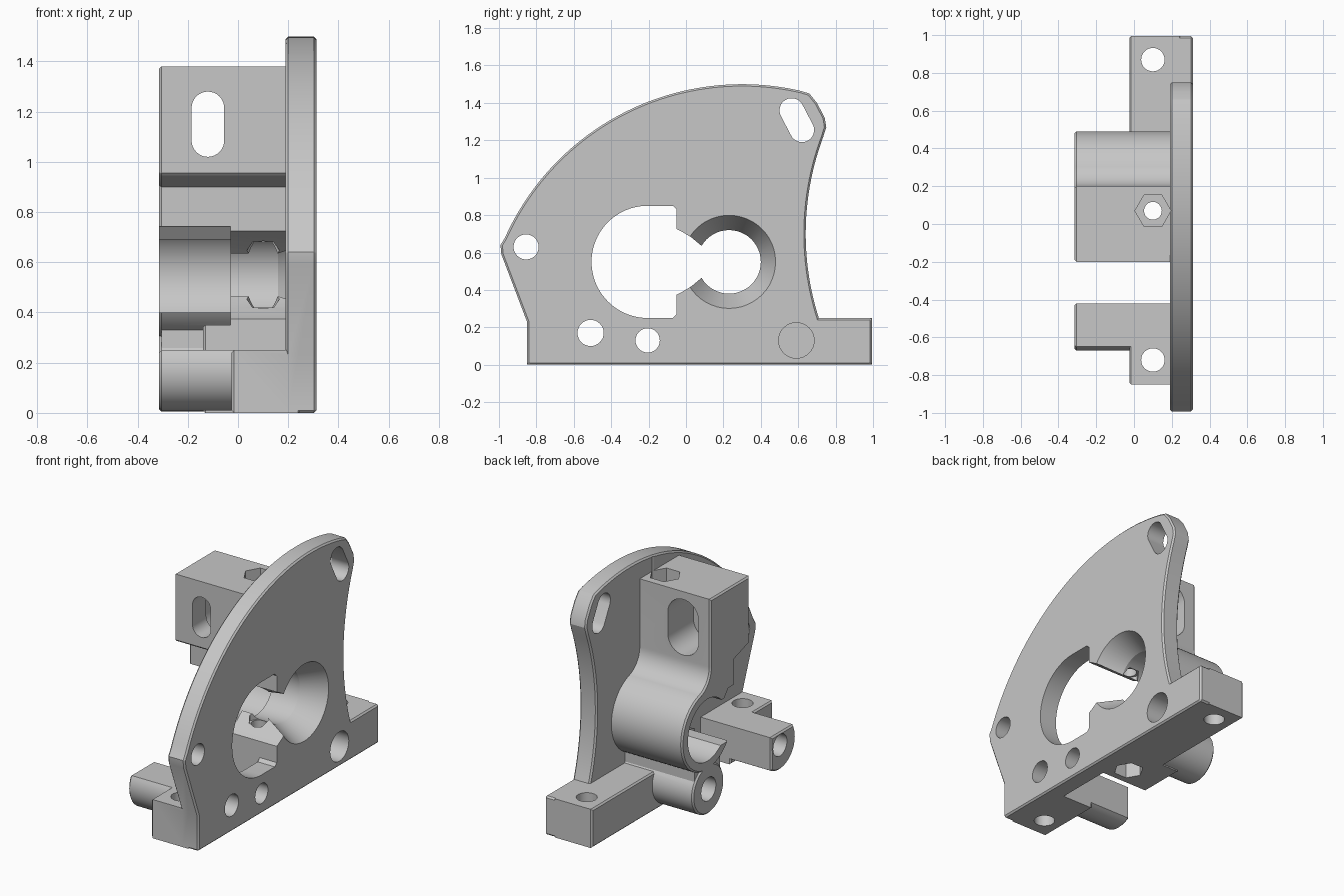
import bpy, bmesh
from math import sin, cos, radians
from mathutils import Vector

if "Cube" in bpy.data.objects:
    bpy.data.objects.remove(bpy.data.objects["Cube"], do_unlink=True)

grey = bpy.data.materials.new("light_grey")
grey.use_nodes = True
COLOUR = (0.57, 0.57, 0.57, 1)
grey.diffuse_color = COLOUR
grey.node_tree.nodes["Principled BSDF"].inputs["Base Color"].default_value = COLOUR


def arc(cy, cz, r, start, end, n=24):
    angles = [radians(start + (end - start) * i / n) for i in range(n + 1)]
    return [(cy + r * cos(a), cz + r * sin(a)) for a in angles]


def circle(cy, cz, r, n=48):
    return arc(cy, cz, r, 0, 360, n)[:-1]


def rect(y0, y1, z0, z1):
    return [(y0, z0), (y1, z0), (y1, z1), (y0, z1)]


def slot(cx, z0, z1, r):
    return arc(cx, z1, r, 0, 180, 16) + arc(cx, z0, r, 180, 360, 16)


def inset(profile, d):
    """Move a counter-clockwise outline inwards by d with mitred corners."""
    pts = [Vector(p) for p in profile]
    result = []
    for i, p in enumerate(pts):
        a = (p - pts[i - 1]).normalized()
        b = (pts[(i + 1) % len(pts)] - p).normalized()
        na, nb = Vector((-a.y, a.x)), Vector((-b.y, b.x))
        result.append(tuple(p + (na + nb) * d / (1 + na.dot(nb))))
    return result


def loft(name, rings, axis="x"):
    """Join equal outlines, each given as (depth, outline), into a closed solid."""
    place = {"x": lambda u, v, d: (d, u, v),
             "y": lambda u, v, d: (u, d, v),
             "z": lambda u, v, d: (u, v, d)}[axis]
    bm = bmesh.new()
    loops = [[bm.verts.new(place(u, v, d)) for u, v in ring] for d, ring in rings]
    bm.faces.new(loops[0])
    bm.faces.new(loops[-1])
    for low, high in zip(loops, loops[1:]):
        for i in range(len(low)):
            j = (i + 1) % len(low)
            bm.faces.new((low[i], low[j], high[j], high[i]))
    bmesh.ops.recalc_face_normals(bm, faces=bm.faces)
    mesh = bpy.data.meshes.new(name)
    bm.to_mesh(mesh)
    bm.free()
    mesh.materials.append(grey)
    ob = bpy.data.objects.new(name, mesh)
    bpy.context.collection.objects.link(ob)
    return ob


def prism(name, profile, lo, hi, axis="x"):
    return loft(name, [(lo, profile), (hi, profile)], axis)


def chamfered(name, profile, lo, hi, axis="x", c=0.01):
    small = inset(profile, c)
    return loft(name, [(lo, small), (lo + c, profile), (hi - c, profile), (hi, small)], axis)


def combine(target, tools, operation):
    for tool in tools:
        mod = target.modifiers.new("combine", "BOOLEAN")
        mod.operation = operation
        mod.solver = "EXACT"
        mod.object = tool
        dg = bpy.context.evaluated_depsgraph_get()
        mesh = bpy.data.meshes.new_from_object(target.evaluated_get(dg))
        target.modifiers.clear()
        target.data = mesh
        bpy.data.objects.remove(tool, do_unlink=True)


# Side plate with curved front edge and hollow rear edge
outline = [(-0.85, 0.01), (-0.84, 0), (0.985, 0), (0.995, 0.01), (0.995, 0.24), (0.985, 0.25), (0.71, 0.25)]
outline += arc(2.12, 0.7, 1.48, 196.5, 159.5)
outline += [(0.75, 1.27), (0.742, 1.32), (0.7, 1.4), (0.66, 1.45)]
outline += arc(0.3, 0.11, 1.39, 77, 155.8, 48)
outline += [(-0.992, 0.64), (-0.987, 0.59), (-0.85, 0.23)]
bracket = chamfered("bracket", outline, 0.19, 0.312)

# Upper block with neck, blending into the round bearing housing
upper = [(-0.2, 1.38), (-0.2, 0.955), (-0.19, 0.945), (-0.05, 0.9), (-0.05, 0.7), (0.23, 0.6)]
upper += arc(0.35, 0.942, 0.15, 253, 180, 12)
upper += [(0.2, 1.38)]
# Clipped round arm profile
arm = [(-0.42, 0.25)] + arc(-0.51, 0.17, 0.16, 150, 304)
combine(bracket, [
    chamfered("upper_block", upper, -0.315, 0.25),
    chamfered("bearing_housing", circle(0.23, 0.55, 0.26, 64), -0.315, 0.23),
    chamfered("lower_boss", circle(0.22, 0.165, 0.16), -0.315, 0.25),
    prism("stem", rect(0.09, 0.35, 0.17, 0.4), -0.305, 0.25),
    chamfered("nut_column", rect(-0.05, 0.25, 0, 0.35), -0.14, 0.25),
    prism("nut_column_top", rect(-0.05, 0.2, 0.3, 0.5), -0.03, 0.25),
    prism("clamp_jaw", rect(-0.05, 0.2, 0.6, 0.8), -0.03, 0.25),
    chamfered("rear_foot", rect(0.1, 0.995, 0, 0.25), -0.025, 0.25),
    chamfered("front_foot", rect(-0.85, -0.42, 0, 0.25), -0.025, 0.25),
    chamfered("front_arm", arm, -0.315, 0.25),
], "UNION")

# Large motor opening in the plate, joined to the bearing bore by a flared mouth
motor = arc(-0.205, 0.55, 0.3, 90, 270, 40)
motor += [(-0.07, 0.25), (-0.05, 0.27), (-0.05, 0.83), (-0.07, 0.85)]
mouth = [(-0.06, 0.73), (-0.02, 0.71), (0.03, 0.68), (0.09, 0.63), (0.2, 0.63)]
mouth += [(y, 1.1 - z) for y, z in reversed(mouth)]
outer_mouth = [(-0.1, 0.745), (0.02, 0.74), (0.06, 0.69), (0.25, 0.69),
               (0.25, 0.4), (-0.1, 0.4)]
tilted_slot = arc(0.565, 1.36, 0.065, 27, 207, 16) + arc(0.62, 1.255, 0.065, 207, 387, 16)

cuts = [
    prism("motor_opening", motor, 0.15, 0.4),
    prism("bore_mouth", mouth, -0.05, 0.4),
    prism("outer_mouth", outer_mouth, -0.4, -0.03),
    prism("bore", circle(0.23, 0.55, 0.17), -0.1, 0.4),
    prism("outer_bore", circle(0.23, 0.55, 0.2), -0.4, -0.03),
    loft("bore_cone", [(0.16, circle(0.23, 0.55, 0.17)), (0.32, circle(0.23, 0.55, 0.253))]),
    prism("tilted_slot", tilted_slot, 0.1, 0.4),
    prism("plate_hole", circle(-0.855, 0.63, 0.067, 32), 0.1, 0.4),
    prism("arm_hole", circle(-0.51, 0.17, 0.07, 32), -0.4, 0.4),
    prism("low_hole", circle(-0.205, 0.13, 0.065, 32), 0.1, 0.4),
    prism("blind_hole", circle(0.59, 0.13, 0.095, 32), 0.08, 0.4),
    prism("boss_hole", circle(0.22, 0.165, 0.075, 32), -0.4, 0.1),
    prism("adjuster_slot", slot(-0.12, 1.085, 1.215, 0.065), -0.3, 0.3, "y"),
    prism("adjuster_recess", slot(-0.12, 1.08, 1.22, 0.11), -0.06, 0.3, "y"),
    prism("clamp_screw_hole", circle(0.1, 0.07, 0.047, 24), -0.1, 1.5, "z"),
    prism("clamp_head_recess", circle(0.1, 0.07, 0.095, 6), 1.0, 1.5, "z"),
    prism("clamp_nut_recess", circle(0.1, 0.07, 0.09, 6), -0.1, 0.12, "z"),
    prism("clamp_inner_recess", circle(0.1, 0.07, 0.065, 6), 0.42, 0.68, "z"),
]
for y in (0.87, -0.72):
    cuts.append(prism("foot_hole", circle(0.1, y, 0.062, 32), -0.1, 0.4, "z"))
combine(bracket, cuts, "DIFFERENCE")

bpy.ops.object.select_all(action="DESELECT")
bracket.select_set(True)
bpy.context.view_layer.objects.active = bracket
bpy.ops.object.shade_smooth_by_angle(angle=radians(25))
